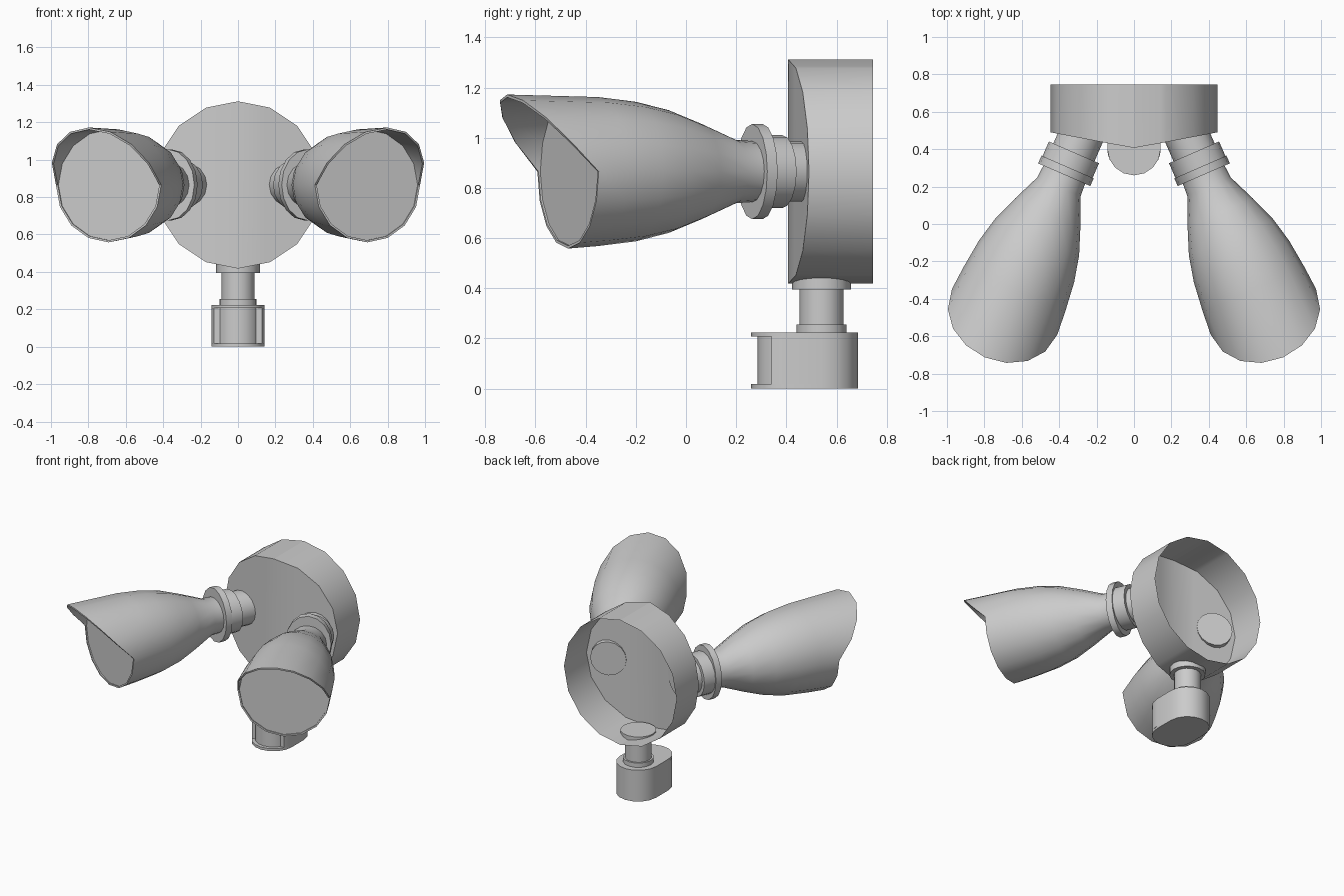
import bpy, bmesh, math
from mathutils import Vector

if "Cube" in bpy.data.objects:
    bpy.data.objects.remove(bpy.data.objects["Cube"])

SEG = 16
ANG = math.radians(23.5)
MOUTH = Vector((0.692, -0.47, 0.865))                     # centre of right lamp mouth
FWD = Vector((math.sin(ANG), -math.cos(ANG), 0))
SIDE = Vector((math.cos(ANG), math.sin(ANG), 0))
UP = Vector((0, 0, 1))


def finish(name, bm, mirror=False, angle=30):
    bmesh.ops.recalc_face_normals(bm, faces=bm.faces)
    me = bpy.data.meshes.new(name)
    bm.to_mesh(me)
    bm.free()
    ob = bpy.data.objects.new(name, me)
    bpy.context.collection.objects.link(ob)
    bpy.ops.object.select_all(action='DESELECT')
    ob.select_set(True)
    bpy.context.view_layer.objects.active = ob
    bpy.ops.object.shade_smooth_by_angle(angle=math.radians(angle))
    if mirror:
        m = ob.modifiers.new("mirror", 'MIRROR')
        m.use_mirror_merge = False
    return ob


def loft(name, rings, mirror=False):
    """Bridge equal-length point rings and cap both ends."""
    bm = bmesh.new()
    vs = [[bm.verts.new(p) for p in r] for r in rings]
    n = len(vs[0])
    for a, b in zip(vs, vs[1:]):
        for i in range(n):
            j = (i + 1) % n
            bm.faces.new((a[i], a[j], b[j], b[i]))
    bm.faces.new(vs[0])
    bm.faces.new(vs[-1])
    return finish(name, bm, mirror)


def lamp_ring(s, rx, rz=None, hood=0.0):
    """Ring at distance s behind the mouth; hood pushes the upper half forward."""
    rz = rz or rx
    pts = []
    for i in range(SEG):
        a = 2 * math.pi * i / SEG
        up = max(0.0, math.sin(a))
        ext = hood * (0.35 * up + 0.65 * up ** 0.9)
        pts.append(MOUTH - FWD * (s - ext) + SIDE * rx * math.cos(a) + UP * rz * math.sin(a))
    return pts


def prism(name, outline, z0, z1):
    return loft(name, [[(x, y, z) for x, y in outline] for z in (z0, z1)])


def arc(cy, r, a0, a1, n):
    return [(r * math.cos(math.radians(a0 + (a1 - a0) * i / n)),
             cy + r * math.sin(math.radians(a0 + (a1 - a0) * i / n))) for i in range(n + 1)]


# Back plate: open-backed shell with a front folded along vertical creases
def front_y(x):
    x = abs(x)
    return 0.407 + x * 0.18 if x < 0.14 else 0.432 + (x - 0.14) * 0.19


bm = bmesh.new()
bm.faces.new([bm.verts.new((0.447 * math.sin(2 * math.pi * i / SEG), 0,
                            0.865 + 0.447 * math.cos(2 * math.pi * i / SEG))) for i in range(SEG)])
for cut in (-0.14, 0, 0.14):
    bmesh.ops.bisect_plane(bm, geom=bm.verts[:] + bm.edges[:] + bm.faces[:],
                           plane_co=(cut, 0, 0), plane_no=(1, 0, 0))
for v in bm.verts:
    v.co.y = front_y(v.co.x)
rim = [e for e in bm.edges if e.is_boundary]
new = bmesh.ops.extrude_edge_only(bm, edges=rim)["geom"]
for v in new:
    if isinstance(v, bmesh.types.BMVert):
        v.co.y = 0.745
finish("back_plate", bm)

# Lamp shades with hood and recessed lens
loft("lamp_shade", [
    lamp_ring(0.83, 0.12), lamp_ring(0.73, 0.126), lamp_ring(0.58, 0.19),
    lamp_ring(0.436, 0.245), lamp_ring(0.294, 0.278), lamp_ring(0.13, 0.297),
    lamp_ring(0.0, 0.307, hood=0.265), lamp_ring(0.0, 0.296, hood=0.265),
    lamp_ring(0.008, 0.296)], mirror=True)

# Oval flange, collar and neck joining each lamp to the plate
loft("swivel_flange", [lamp_ring(0.80, 0.152, 0.19), lamp_ring(0.845, 0.152, 0.19)], mirror=True)
loft("swivel_collar", [lamp_ring(0.845, 0.146), lamp_ring(0.93, 0.146)], mirror=True)
loft("swivel_neck", [lamp_ring(0.92, 0.12), lamp_ring(1.045, 0.12)], mirror=True)

# Sensor stem under the plate
for name, r, z0, z1 in (("stem_collar", 0.117, 0.395, 0.45),
                        ("sensor_stem", 0.088, 0.245, 0.40),
                        ("stem_ring", 0.10, 0.22, 0.255)):
    prism(name, arc(0.54, r, 0, 360 * (SEG - 1) / SEG, SEG - 1), z0, z1)

# Sensor housing: stadium caps, rear body and inset front window
FRONT, BACK, R = 0.403, 0.542, 0.143
stadium = arc(BACK, R, 0, 180, 8) + arc(FRONT, R, 180, 360, 8)
prism("sensor_base", stadium, 0.0, 0.018)
prism("sensor_lid", stadium, 0.208, 0.224)
body = arc(BACK, R, 0, 180, 8) + arc(FRONT, R, 180, 206, 2) + arc(FRONT, R, 334, 360, 2)
prism("sensor_body", body, 0.018, 0.208)
prism("sensor_window", arc(FRONT, 0.118, 180, 360, 8), 0.018, 0.208)
